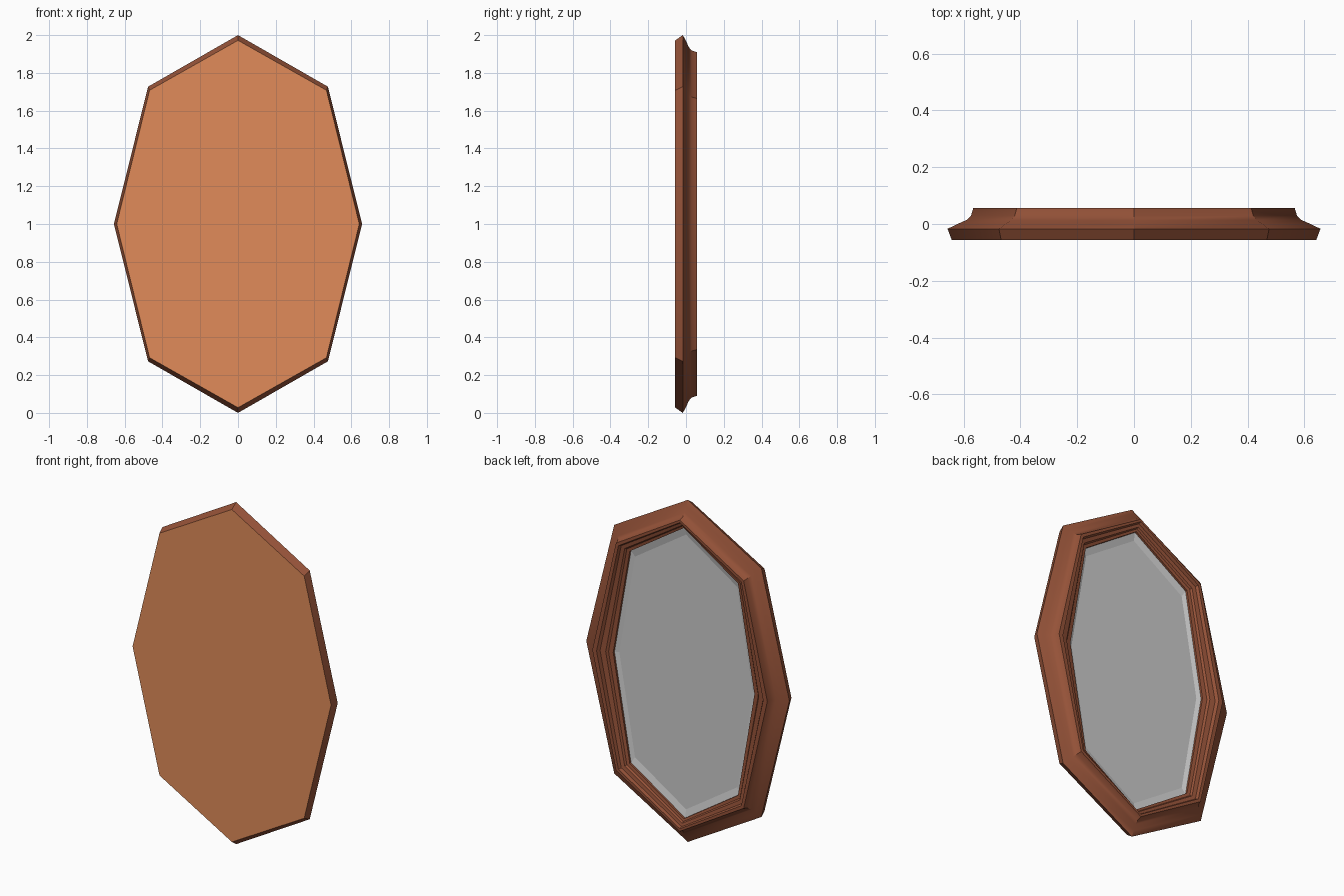
import bpy, bmesh, math

if "Cube" in bpy.data.objects:
    bpy.data.objects.remove(bpy.data.objects["Cube"])


def material(name, color):
    m = bpy.data.materials.new(name)
    m.diffuse_color = (*color, 1)
    m.use_nodes = True
    m.node_tree.nodes["Principled BSDF"].inputs["Base Color"].default_value = m.diffuse_color
    return m


def ring(y, side_x, mid_x, mid_z, tip_z):
    """Elongated octagon around the mirror centre."""
    return [(0, y, 1 + tip_z), (mid_x, y, 1 + mid_z), (side_x, y, 1),
            (mid_x, y, 1 - mid_z), (0, y, 1 - tip_z), (-mid_x, y, 1 - mid_z),
            (-side_x, y, 1), (-mid_x, y, 1 + mid_z)]


def loft(name, rows, mat=None, cap_first=False, cap_last=False):
    bm = bmesh.new()
    loops = [[bm.verts.new(p) for p in ring(*r)] for r in rows]
    for a, b in zip(loops, loops[1:]):
        for i in range(8):
            j = (i + 1) % 8
            bm.faces.new((a[i], b[i], b[j], a[j]))
    if cap_first:
        bm.faces.new(loops[0])
    if cap_last:
        bm.faces.new(loops[-1][::-1])
    me = bpy.data.meshes.new(name)
    bm.to_mesh(me)
    bm.free()
    ob = bpy.data.objects.new(name, me)
    bpy.context.collection.objects.link(ob)
    if mat:
        me.materials.append(mat)
    return ob


wood = material("dark_wood", (0.30, 0.085, 0.04))
board = material("light_wood", (0.75, 0.26, 0.10))

# Frame moulding: slanted outer edge and cove
back = (-0.057, 0.642, 0.468, 0.708, 0.972)
rim = (0.057, 0.566, 0.413, 0.665, 0.910)
lip = (0.02, 0.457, 0.350, 0.620, 0.850)
rows = [back,
        (-0.017, 0.657, 0.476, 0.727, 1.0),
        (0.0, 0.622, 0.452, 0.706, 0.970),
        (0.014, 0.590, 0.432, 0.684, 0.937),
        (0.03, 0.574, 0.420, 0.672, 0.919),
        rim]
# Stepped inner moulding between rim and lip, then the inner wall
for t, y in ((0.25, 0.057), (0.35, 0.04), (0.65, 0.035), (0.75, 0.024), (1, 0.02), (1, -0.005)):
    rows.append((y, *[a + (b - a) * t for a, b in zip(rim[1:], lip[1:])]))
frame = loft("frame", rows, wood)

# Flat backing board
loft("backing_board", [back], board, cap_first=True)

# Mirror glass with a bevelled border
edge = lip[1:]
loft("mirror_glass", [(0.008, *edge), (-0.001, *[v * 0.945 for v in edge])], cap_last=True)

# Soft cove, sharp corners
bpy.context.view_layer.objects.active = frame
frame.select_set(True)
bpy.ops.object.shade_smooth_by_angle(angle=math.radians(28))
